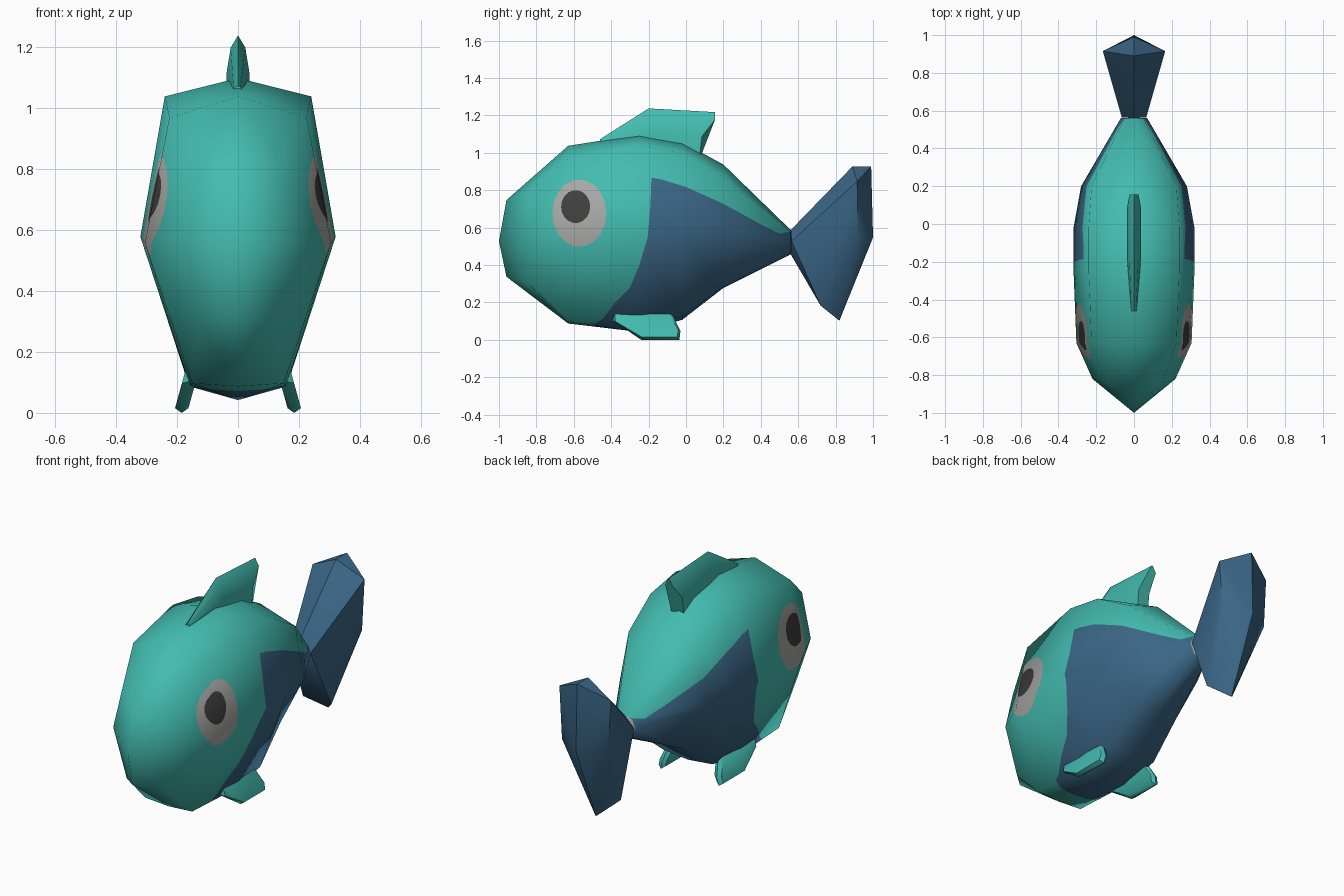
import bpy, bmesh, math
from mathutils import Vector

if "Cube" in bpy.data.objects:
    bpy.data.objects.remove(bpy.data.objects["Cube"])


def material(name, rgb):
    m = bpy.data.materials.new(name)
    m.diffuse_color = (*rgb, 1)
    m.use_nodes = True
    m.node_tree.nodes["Principled BSDF"].inputs["Base Color"].default_value = m.diffuse_color
    return m


TEAL = material("teal", (0.056, 0.50, 0.435))
BLUE = material("dark_blue", (0.043, 0.133, 0.24))
WHITE = material("eye_grey", (0.39, 0.39, 0.38))
BLACK = material("pupil_dark", (0.05, 0.05, 0.05))


def finish(bm, name, mats, smooth_angle=None):
    me = bpy.data.meshes.new(name)
    bm.to_mesh(me)
    bm.free()
    for m in mats:
        me.materials.append(m)
    ob = bpy.data.objects.new(name, me)
    bpy.context.collection.objects.link(ob)
    if smooth_angle:
        bpy.ops.object.select_all(action='DESELECT')
        ob.select_set(True)
        bpy.context.view_layer.objects.active = ob
        bpy.ops.object.shade_smooth_by_angle(angle=math.radians(smooth_angle))
    return ob


def loft(halves, tip=None):
    """Bridge mirrored half sections; close the start with a tip or a cap."""
    bm = bmesh.new()
    rings = []
    for half in halves:
        full = half + [(-x, y, z) for x, y, z in half[-2:0:-1]]
        rings.append([bm.verts.new(p) for p in full])
    n = len(rings[0])
    for a, b in zip(rings, rings[1:]):
        for i in range(n):
            j = (i + 1) % n
            bm.faces.new((a[i], a[j], b[j], b[i]))
    if tip:
        t = bm.verts.new(tip)
        for i in range(n):
            bm.faces.new((t, rings[0][(i + 1) % n], rings[0][i]))
    else:
        bm.faces.new(rings[0])
    bm.faces.new(rings[-1])
    bmesh.ops.recalc_face_normals(bm, faces=bm.faces[:])
    return bm


def paint(bm, poly, mat):
    """Cut a convex (y, z) outline through the mesh along x and colour it."""
    faces = bm.faces[:]
    for (y0, z0), (y1, z1) in zip(poly, poly[1:] + poly[:1]):
        co = Vector((0, y0, z0))
        inward = Vector((0, z0 - z1, y1 - y0)).normalized()
        geom = set(faces)
        for f in faces:
            geom.update(f.edges)
            geom.update(f.verts)
        cut = bmesh.ops.bisect_plane(bm, geom=list(geom), dist=1e-5,
                                     plane_co=co, plane_no=inward)
        faces = [f for f in cut["geom"] if isinstance(f, bmesh.types.BMFace)
                 and (f.calc_center_median() - co).dot(inward) > 0]
    for f in faces:
        f.material_index = mat


def ellipse(cy, cz, ry, rz, n=18):
    return [(cy + ry * math.cos(2 * math.pi * i / n),
             cz + rz * math.sin(2 * math.pi * i / n)) for i in range(n)]


# body: eight-sided rings along y
def ring(y, top, upper, mid, lower, bottom):
    return [(0, y, top), (upper[0], y, upper[1]), (mid[0], y, mid[1]),
            (lower[0], y, lower[1]), (0, y, bottom)]


body = loft([
    [(0, -.96, .75), (.15, -.84, .80), (.22, -.82, .56), (.12, -.84, .30), (0, -.96, .34)],
    ring(-.63, 1.04, (.225, .97), (.305, .56), (.15, .10), .09),
    ring(-.25, 1.10, (.24, 1.04), (.32, .58), (.16, .09), .045),
    ring(-.02, 1.06, (.24, 1.00), (.32, .58), (.155, .125), .11),
    ring(.20, .94, (.225, .87), (.28, .58), (.13, .29), .28),
    ring(.56, .59, (.05, .575), (.07, .53), (.045, .47), .46),
], tip=(0, -1, .53))
bmesh.ops.triangulate(body, faces=body.faces[:])

# keep the smooth normals of the uncut body
body.normal_update()
layer = body.verts.layers.float_vector.new("keep_normal")
for v in body.verts:
    v[layer] = v.normal

# blue flank: everything below this line
line = [(-.50, .08), (-.44, .12), (-.38, .20), (-.30, .28), (-.25, .40), (-.205, .55),
        (-.19, .72), (-.185, .87), (-.13, .86), (0, .82), (.20, .73), (.40, .62),
        (.50, .57), (.58, .585)]
for (y0, z0), (y1, z1) in zip(line, line[1:]):
    paint(body, [(y0, -1), (y1, -1), (y1, z1), (y0, z0)], 1)
# eyes on both sides
paint(body, ellipse(-.57, .68, .145, .18), 2)
paint(body, ellipse(-.59, .715, .078, .088), 3)
# pale end of the body behind the tail joint
for f in body.faces:
    if f.normal.y > .95 and f.calc_center_median().y > .55:
        f.material_index = 2
    f.smooth = True
normals = [Vector(v[layer]).normalized() for v in body.verts]
body.verts.layers.float_vector.remove(layer)
ob = finish(body, "body", [TEAL, BLUE, WHITE, BLACK])
ob.data.normals_split_custom_set_from_vertices(normals)


# hull part from points
def hull(points, name, mat, angle):
    bm = bmesh.new()
    for p in points:
        bm.verts.new(p)
    out = bmesh.ops.convex_hull(bm, input=bm.verts[:])
    loose = [v for v in bm.verts if not v.link_faces]
    bmesh.ops.delete(bm, geom=loose, context='VERTS')
    bmesh.ops.recalc_face_normals(bm, faces=bm.faces[:])
    return finish(bm, name, [mat], angle)


# tail fin
tail_mid = [(0, .56, .59), (0, .89, .93), (0, .99, .93), (0, 1, .55),
            (0, .82, .105), (0, .56, .46)]
tail_side = [(.065, .565, .53), (.165, .915, .85), (.145, .92, .55), (.09, .72, .185)]
hull(tail_mid + [(s * x, y, z) for x, y, z in tail_side for s in (1, -1)],
     "tail_fin", BLUE, 40)


# dorsal fin
def fin_section(w, top, shoulder, mid, base):
    return [(0, *top), (w * .65, *shoulder), (w, *mid), (w, *base), (0, *base)]


dorsal = loft([
    fin_section(.014, (-.46, 1.075), (-.46, 1.07), (-.46, 1.06), (-.46, 1.03)),
    fin_section(.037, (-.20, 1.24), (-.19, 1.20), (-.18, 1.12), (-.18, 1.03)),
    fin_section(.037, (.155, 1.22), (.155, 1.18), (.085, 1.09), (.07, .96)),
])
finish(dorsal, "dorsal_fin", [TEAL], 35)

# pelvic fins, splayed outward
outline = [(-.395, .17), (-.08, .15), (-.03, .05), (-.035, .003), (-.24, .003), (-.39, .105)]
for side, label in ((1, "right"), (-1, "left")):
    pts = []
    for y, z in outline:
        x = .185 - .27 * max(z, .0) + .05 * z
        pts.append((side * x, y, z))
        for dx in (-.022, .022):
            pts.append((side * (x + dx), -.2 + (y + .2) * .93, .08 + (z - .08) * .8))
    hull(pts, label + "_pelvic_fin", TEAL, 40)

# rest the model on the ground
bpy.context.view_layer.update()
low = min((o.matrix_world @ v.co).z for o in bpy.data.objects for v in o.data.vertices)
for o in bpy.data.objects:
    o.location.z -= low
